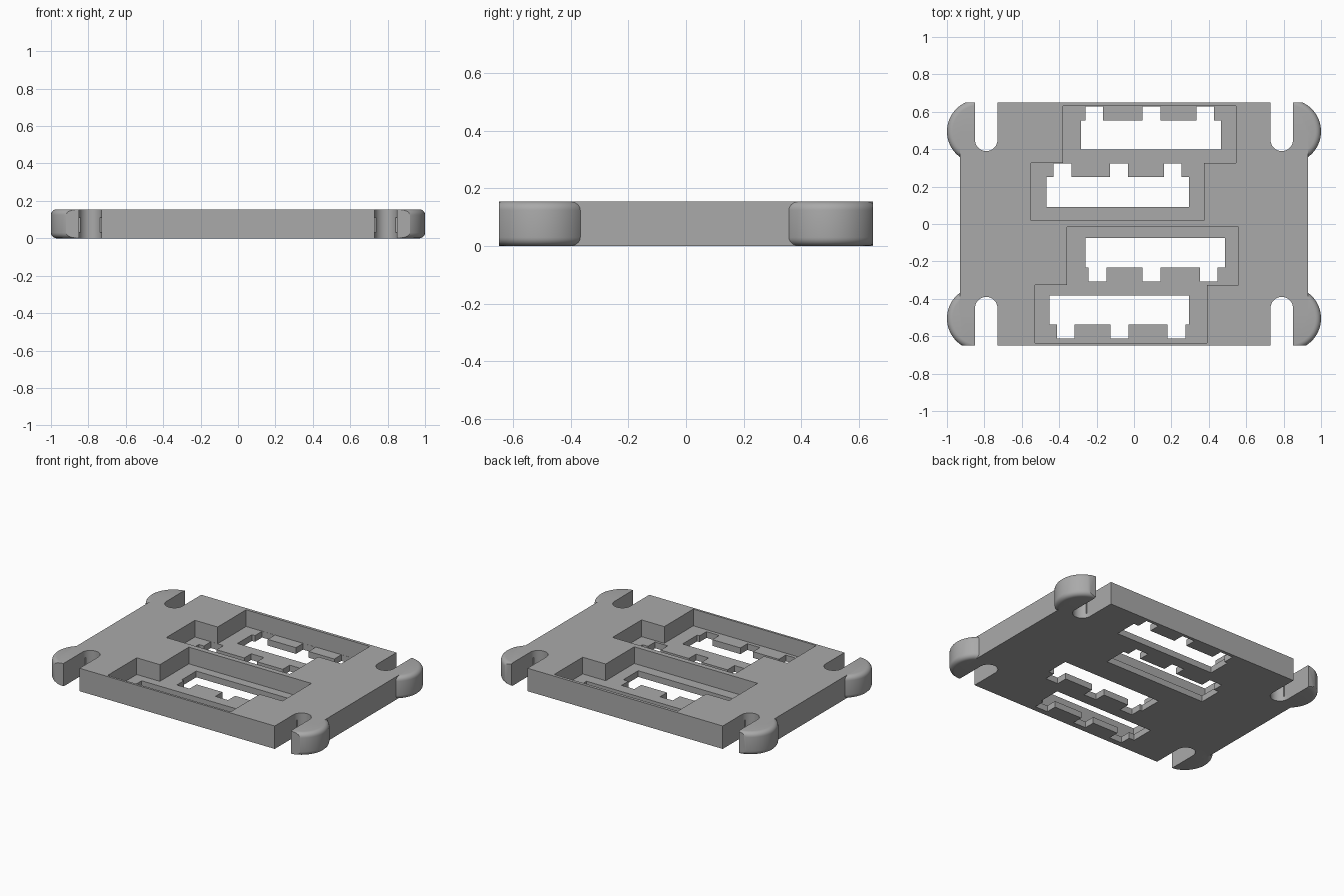
import bpy
import bmesh
import math
from mathutils import Matrix

HEIGHT = 0.155
FLOOR = 0.042
HALF_Y = 0.65

cube = bpy.data.objects.get("Cube")
if cube:
    bpy.data.objects.remove(cube, do_unlink=True)

grey = bpy.data.materials.new("plain grey")
grey.use_nodes = True
COLOUR = (0.4, 0.4, 0.4, 1)
grey.diffuse_color = COLOUR
grey.node_tree.nodes["Principled BSDF"].inputs["Base Color"].default_value = COLOUR


def make_object(name, bm):
    bmesh.ops.recalc_face_normals(bm, faces=bm.faces)
    mesh = bpy.data.meshes.new(name)
    bm.to_mesh(mesh)
    bm.free()
    mesh.materials.append(grey)
    obj = bpy.data.objects.new(name, mesh)
    bpy.context.collection.objects.link(obj)
    return obj


def prism(name, outline, z0, z1):
    bm = bmesh.new()
    face = bm.faces.new([bm.verts.new((x, y, z0)) for x, y in outline])
    top = bmesh.ops.extrude_face_region(bm, geom=[face])["geom"]
    verts = [v for v in top if isinstance(v, bmesh.types.BMVert)]
    bmesh.ops.translate(bm, verts=verts, vec=(0, 0, z1 - z0))
    return make_object(name, bm)


def box(name, x0, x1, y0, y1, z0=0, z1=HEIGHT):
    return prism(name, [(x0, y0), (x1, y0), (x1, y1), (x0, y1)], z0, z1)


def combine(target, other, operation):
    mod = target.modifiers.new(operation.title(), "BOOLEAN")
    mod.operation = operation
    mod.solver = "EXACT"
    mod.object = other
    bpy.context.view_layer.objects.active = target
    bpy.ops.object.modifier_apply(modifier=mod.name)
    bpy.data.objects.remove(other, do_unlink=True)


def rounded_ear(x, y):
    # Disc with rounded rims
    bm = bmesh.new()
    bmesh.ops.create_cone(bm, cap_ends=True, segments=64, radius1=0.17, radius2=0.17,
                          depth=HEIGHT, matrix=Matrix.Translation((x, y, HEIGHT / 2)))
    rims = [e for e in bm.edges if abs(e.verts[0].co.z - e.verts[1].co.z) < 0.001]
    bmesh.ops.bevel(bm, geom=rims, offset=0.03, segments=5, profile=0.5, affect="EDGES")
    return make_object("ear", bm)


# Main slab, with narrower ends between the ears
plate = box("mounting_plate", -0.93, 0.93, -0.48, 0.48)
combine(plate, box("slab_ends", -0.83, 0.83, -HALF_Y, HALF_Y), "UNION")

# Corner ears, trimmed flush with the long edges
for sx in (-1, 1):
    for y in (0.495, -0.505):
        ear = rounded_ear(sx * 0.83, y)
        combine(ear, box("trim", -2, 2, -HALF_Y, HALF_Y, -1, 1), "INTERSECT")
        combine(plate, ear, "UNION")

# Round-ended slots beside the ears, with a square pocket at each inner end
for sx in (-1, 1):
    for sy in (-1, 1):
        cx, cy, r = sx * 0.79, sy * 0.45, 0.06
        arc = [(cx + r * math.cos(a), cy - sy * r * math.sin(a))
               for a in [math.pi * i / 24 for i in range(25)]]
        slot = prism("slot", arc + [(cx - r, sy * 0.8), (cx + r, sy * 0.8)], -0.1, 0.3)
        combine(plate, slot, "DIFFERENCE")
        y0, y1 = sorted((sy * 0.42, sy * 0.55))
        pocket = box("pocket", cx - r, cx + r, y0, y1, 0.03, 0.11)
        combine(plate, pocket, "DIFFERENCE")


def recess(upper, lower, top, middle, bottom):
    # Stepped recess made of two offset rectangles
    (a0, a1), (b0, b1) = upper, lower
    outline = [(b0, bottom), (b1, bottom), (b1, middle), (a1, middle),
               (a1, top), (a0, top), (a0, middle), (b0, middle)]
    combine(plate, prism("recess", outline, FLOOR, 0.3), "DIFFERENCE")


recess((-0.38, 0.545), (-0.55, 0.373), 0.63, 0.325, 0.02)
recess((-0.357, 0.56), (-0.53, 0.39), -0.015, -0.325, -0.635)


def window(x0, x1, straight, shoulder, tip, notches):
    # Opening with a castellated edge
    outline = [(x0, straight), (x0, shoulder)]
    for n in notches:
        outline += [(n, shoulder), (n, tip), (n + 0.095, tip), (n + 0.095, shoulder)]
    outline += [(x1, shoulder), (x1, straight)]
    combine(plate, prism("window", outline, -0.1, FLOOR + 0.05), "DIFFERENCE")


window(-0.283, 0.465, 0.398, 0.553, 0.629, (-0.26, 0.046, 0.333))
window(-0.468, 0.293, 0.092, 0.25, 0.324, (-0.43, -0.128, 0.16))
window(-0.26, 0.487, -0.075, -0.232, -0.308, (-0.242, 0.046, 0.352))
window(-0.453, 0.293, -0.382, -0.538, -0.612, (-0.413, -0.125, 0.18))

# Smooth curves while keeping the cut edges crisp
bpy.ops.object.select_all(action="DESELECT")
plate.select_set(True)
bpy.context.view_layer.objects.active = plate
bpy.ops.object.shade_smooth_by_angle(angle=math.radians(30))
